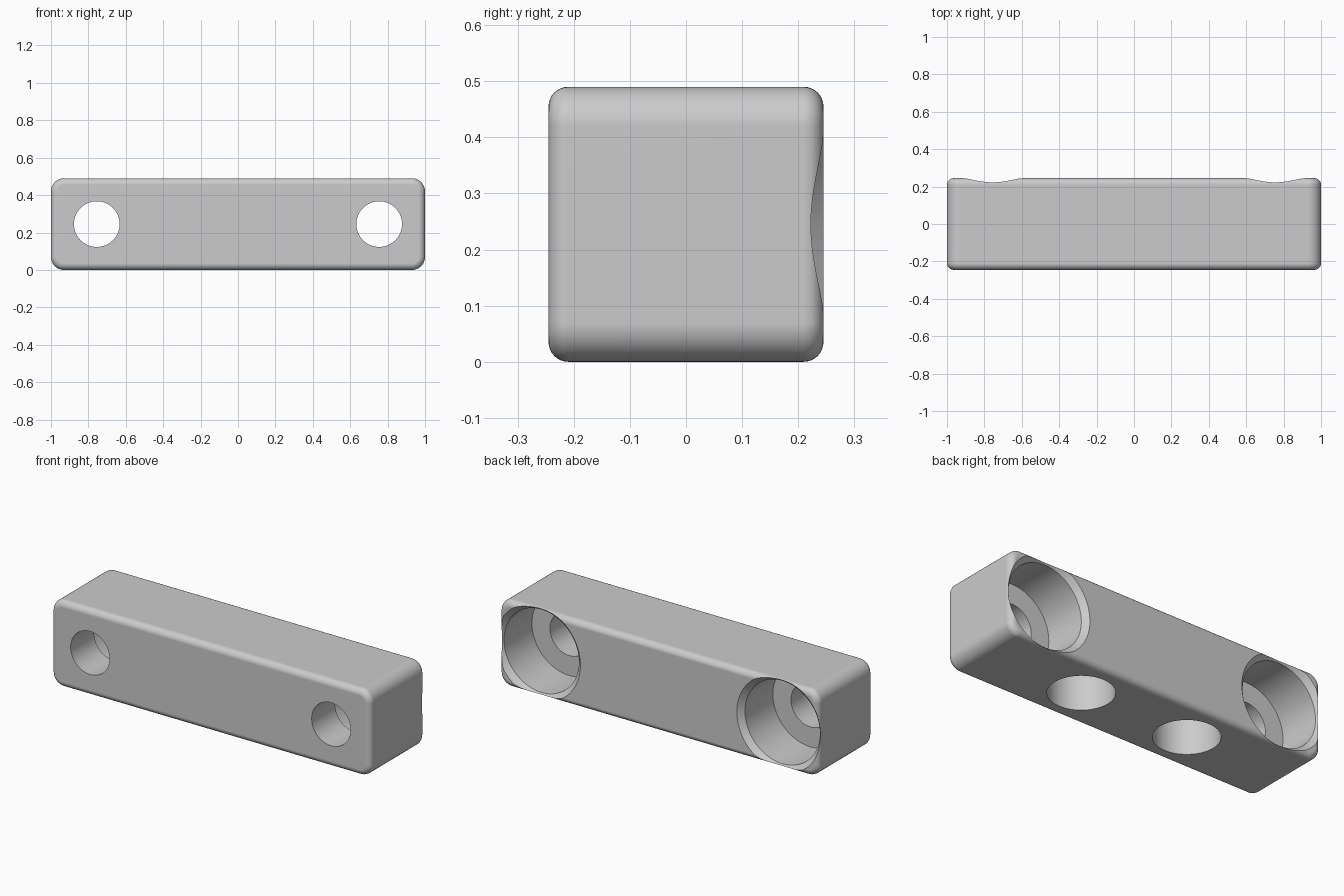
import bpy, bmesh, math
from mathutils import Vector

if "Cube" in bpy.data.objects:
    bpy.data.objects.remove(bpy.data.objects["Cube"], do_unlink=True)

SIDE = 0.49
MID = SIDE / 2

grey = bpy.data.materials.new("plain_grey")
grey.use_nodes = True
grey.diffuse_color = (0.6, 0.6, 0.6, 1)
grey.node_tree.nodes["Principled BSDF"].inputs["Base Color"].default_value = (0.6, 0.6, 0.6, 1)


def add_object(name, bm):
    bmesh.ops.recalc_face_normals(bm, faces=bm.faces)
    mesh = bpy.data.meshes.new(name)
    bm.to_mesh(mesh)
    bm.free()
    mesh.materials.append(grey)
    obj = bpy.data.objects.new(name, mesh)
    bpy.context.collection.objects.link(obj)
    return obj


def lathe(name, profile, axis, radial, location):
    """Revolve (radius, height) points about an axis."""
    axis, radial = Vector(axis), Vector(radial)
    bm = bmesh.new()
    verts = [bm.verts.new(radial * r + axis * h) for r, h in profile]
    edges = [bm.edges.new(pair) for pair in zip(verts, verts[1:])]
    bmesh.ops.spin(bm, geom=verts + edges, cent=(0, 0, 0), axis=axis,
                   angle=math.tau, steps=72)
    bmesh.ops.remove_doubles(bm, verts=bm.verts, dist=0.0001)
    obj = add_object(name, bm)
    obj.location = location
    obj.hide_render = True
    return obj


# Rounded bar: large corner radius in the front outline, small fillet round both faces
bm = bmesh.new()
bmesh.ops.create_cube(bm, size=1)
bmesh.ops.scale(bm, vec=(2, SIDE, SIDE), verts=bm.verts)
bmesh.ops.translate(bm, vec=(0, 0, MID), verts=bm.verts)
long_edges = [e for e in bm.edges if abs(e.verts[0].co.y - e.verts[1].co.y) > 0.1]
bmesh.ops.bevel(bm, geom=long_edges, offset=0.07, segments=10, profile=0.5, affect='EDGES')
rims = [e for e in bm.edges if abs(e.verts[0].co.y - e.verts[1].co.y) < 0.001]
bmesh.ops.bevel(bm, geom=rims, offset=0.035, segments=8, profile=0.5, affect='EDGES')
bar = add_object("bar", bm)

# Cutters: stepped, countersunk bolt holes from the back, blind round pockets below
bolt_profile = [(0, -0.4), (0.122, -0.4), (0.122, -0.035), (0.235, -0.035),
                (0.235, 0.215), (0.365, 0.345), (0, 0.345)]
pocket_profile = [(0, -0.1), (0.17, -0.1), (0.17, 0.28), (0, 0.28)]
cutters = []
for s in (-1, 1):
    cutters.append(lathe("bolt_hole_cutter", bolt_profile, (0, 1, 0), (1, 0, 0),
                         (s * 0.755, 0, MID)))
    cutters.append(lathe("pocket_cutter", pocket_profile, (0, 0, 1), (1, 0, 0),
                         (s * 0.34, 0, 0)))

bpy.ops.object.select_all(action='DESELECT')
bar.select_set(True)
bpy.context.view_layer.objects.active = bar
for cutter in cutters:
    mod = bar.modifiers.new("hole", 'BOOLEAN')
    mod.operation = 'DIFFERENCE'
    mod.solver = 'EXACT'
    mod.object = cutter
    bpy.ops.object.modifier_apply(modifier=mod.name)
    bpy.data.objects.remove(cutter, do_unlink=True)

# Smooth fillets and bores, with flat faces kept flat
bpy.ops.object.shade_smooth_by_angle(angle=math.radians(25))
weighted = bar.modifiers.new("flat_faces", 'WEIGHTED_NORMAL')
weighted.keep_sharp = True
